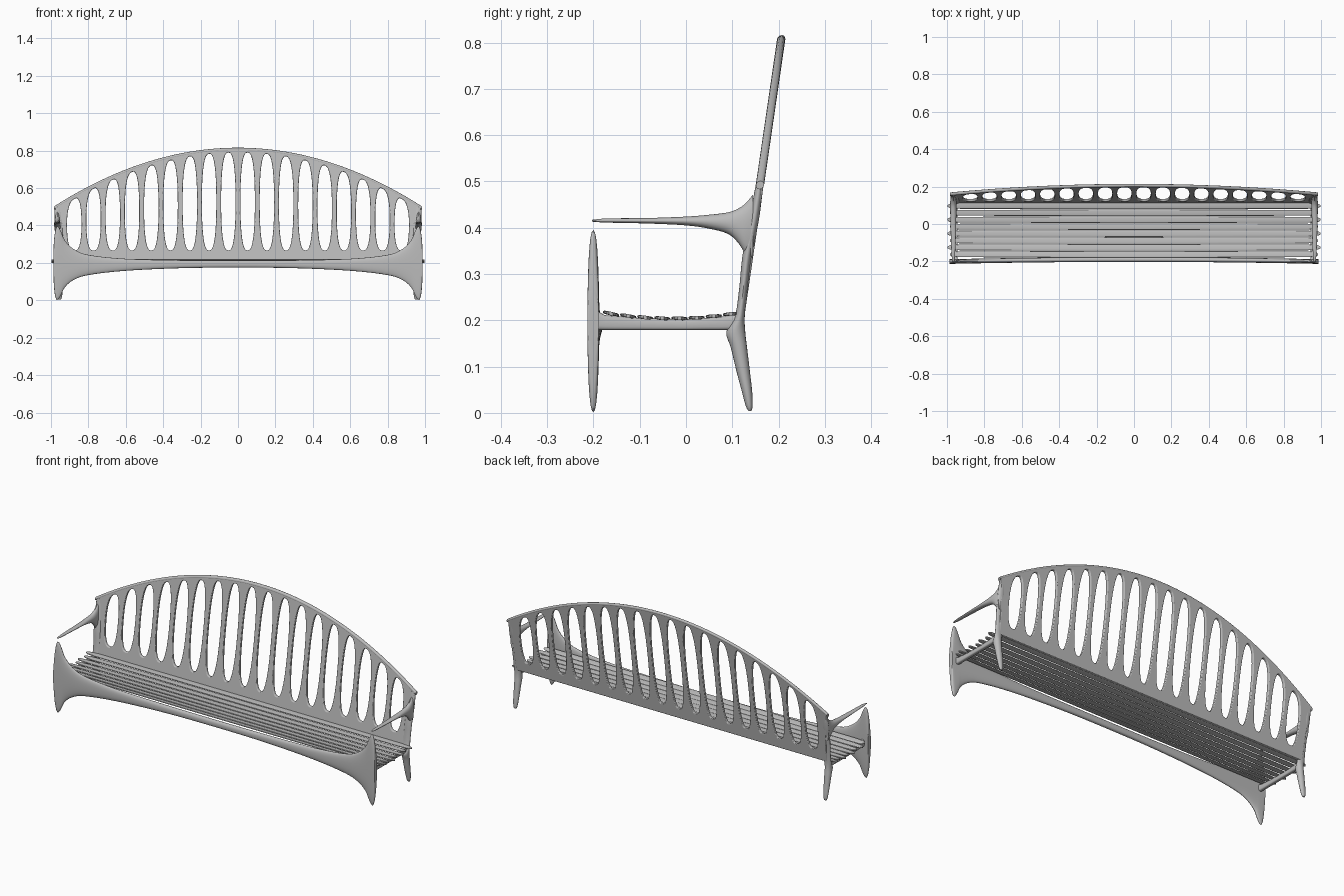
import bpy, bmesh, math
from mathutils import Matrix, Vector

if "Cube" in bpy.data.objects:
    bpy.data.objects.remove(bpy.data.objects["Cube"])

grey = bpy.data.materials.new("warm_grey")
grey.use_nodes = True
COLOUR = (0.5, 0.5, 0.5, 1)
grey.diffuse_color = COLOUR
grey.node_tree.nodes["Principled BSDF"].inputs["Base Color"].default_value = COLOUR

LEAN = 0.146          # backward lean of the backrest, y per z
SEAT_BACK = 0.117     # y of the backrest plane at seat height


def lean_y(z):
    return SEAT_BACK + LEAN * (z - 0.2)


def arch(x):
    return 0.812 - 0.315 * (x / 0.985) ** 2


def finish(obj):
    obj.data.materials.clear()
    obj.data.materials.append(grey)
    bpy.ops.object.select_all(action='DESELECT')
    obj.select_set(True)
    bpy.context.view_layer.objects.active = obj
    bpy.ops.object.shade_smooth_by_angle(angle=math.radians(40))
    return obj


def spline_points(rows, steps=4):
    """Smooth rows of numbers with a Catmull-Rom curve."""
    vs = [Vector(r) for r in rows]
    out = []
    for i in range(len(vs) - 1):
        a, b, c, d = vs[max(i - 1, 0)], vs[i], vs[i + 1], vs[min(i + 2, len(vs) - 1)]
        for k in range(steps):
            t = k / steps
            out.append(b + (c - a) * (t / 2) + (2 * a - 5 * b + 4 * c - d) * (t * t / 2)
                       + (3 * b - a - 3 * c + d) * (t ** 3 / 2))
    return out + [vs[-1]]


def loft(name, sections, power=1.0, sides=20):
    """Skin rounded sections, each a centre and two half-size vectors."""
    bm = bmesh.new()
    rings = []
    for c, u, v in sections:
        ring = []
        for k in range(sides):
            a = 2 * math.pi * k / sides
            cu, sv = math.cos(a), math.sin(a)
            cu = math.copysign(abs(cu) ** power, cu)
            sv = math.copysign(abs(sv) ** power, sv)
            ring.append(bm.verts.new(Vector(c) + Vector(u) * cu + Vector(v) * sv))
        rings.append(ring)
    for r, s in zip(rings, rings[1:]):
        for k in range(sides):
            n = (k + 1) % sides
            bm.faces.new((r[k], r[n], s[n], s[k]))
    bm.faces.new(rings[0])
    bm.faces.new(rings[-1])
    bmesh.ops.recalc_face_normals(bm, faces=bm.faces)
    mesh = bpy.data.meshes.new(name)
    bm.to_mesh(mesh)
    bm.free()
    obj = bpy.data.objects.new(name, mesh)
    bpy.context.collection.objects.link(obj)
    return finish(obj)


# Backrest panel: arched outline with a row of tall oval openings
curve = bpy.data.curves.new("backrest", 'CURVE')
curve.dimensions = '2D'
curve.fill_mode = 'BOTH'
curve.extrude = 0.004
curve.bevel_depth = 0.004
curve.bevel_resolution = 2
curve.offset = -0.004


def add_loop(points):
    sp = curve.splines.new('POLY')
    sp.points.add(len(points) - 1)
    for p, (x, z) in zip(sp.points, points):
        p.co = (x, z, 0, 1)
    sp.use_cyclic_u = True


top = [(x / 40 * 0.98, arch(x / 40 * 0.98)) for x in range(-40, 41)]
add_loop([(-0.955, 0.212), (-0.96, 0.35)] + top + [(0.96, 0.35), (0.955, 0.212)])
for i in range(18):
    cx = (i - 8.5) * 0.103
    low, high = 0.266, arch(cx) - 0.021
    loop = []
    for k in range(40):
        a = 2 * math.pi * k / 40
        c, s = math.cos(a), math.sin(a)
        x = cx + 0.0385 * math.copysign(abs(c) ** 0.75, c)
        z = (low + high) / 2 + (high - low) / 2 * math.copysign(abs(s) ** 0.85, s)
        # Opening tops follow the slope of the arch
        z += (arch(x) - arch(cx)) * max(0, s)
        loop.append((x, z))
    add_loop(loop)
temp = bpy.data.objects.new("backrest_outline", curve)
bpy.context.collection.objects.link(temp)
bpy.context.view_layer.update()
mesh = bpy.data.meshes.new_from_object(temp.evaluated_get(bpy.context.evaluated_depsgraph_get()))
bpy.data.objects.remove(temp)
mesh.transform(Matrix(((1, 0, 0, 0), (0, LEAN, -1, SEAT_BACK - 0.2 * LEAN),
                       (0, 1, 0, 0), (0, 0, 0, 1))))
backrest = bpy.data.objects.new("backrest", mesh)
bpy.context.collection.objects.link(backrest)
finish(backrest)

# Top rail along the arch
rail = []
for i in range(-32, 33):
    x = i / 32 * 0.985
    z = arch(x) - 0.005
    rail.append(((x, lean_y(z), z), (0, 0.009, 0), (0, LEAN * 0.009, 0.009)))
loft("top_rail", rail, sides=12)

# Front apron flaring into the front posts: x, bottom, top
half = [(0, .175, .212), (.3, .172, .214), (.6, .158, .222), (.8, .135, .243),
        (.88, .108, .275), (.925, .07, .32), (.945, .03, .365), (.96, .006, .392),
        (.972, .006, .388), (.982, .05, .34), (.987, .13, .27)]
rows = [(-x, lo, hi) for x, lo, hi in reversed(half[1:])] + half
apron = []
for x, lo, hi in spline_points(rows):
    y = -0.190 - 0.011 * x * x
    apron.append(((x, y, (lo + hi) / 2), (0, 0.0125, 0), (0, 0, (hi - lo) / 2)))
loft("front_apron_and_posts", apron, power=0.85, sides=28)

# Seat slats in a shallow dish
for i in range(8):
    y = -0.162 + i * 0.037
    z = 0.204 + 0.6 * (y + 0.03) ** 2
    tilt = 1.2 * (y + 0.03) - 0.06
    reach = 0.985 + 0.013 * (i % 2)
    slat = []
    for x, w in ((-reach, .004), (-reach + .012, .011), (-.93, .0155), (0, .0175),
                 (.93, .0155), (reach - .012, .011), (reach, .004)):
        slat.append(((x, y, z), (0, w, w * tilt), (0, 0, 0.004)))
    loft(f"seat_slat_{i + 1}", slat, power=0.6, sides=16)

for side, s in (("left", 1), ("right", -1)):
    # Back leg and post: y front, y back, z, half width
    leg = [(.135, .141, .004, .006), (.129, .144, .015, .011), (.121, .143, .045, .015),
           (.109, .138, .09, .017), (.097, .132, .14, .019), (.087, .128, .175, .02),
           (.106, .127, .21, .021),
           (.115, .133, .27, .021), (.122, .142, .34, .021),
           (.137, .158, .42, .021), (.152, .168, .5, .017)]
    loft(side + "_back_leg", [
        ((s * (.953 + .04 * max(0, z - .25)), (f + b) / 2, z), (w, 0, 0), (0, (b - f) / 2, 0))
        for f, b, z, w in spline_points(leg)])

    # Armrest tapering forward from a flared root: y, bottom, top, half width
    arm = [(-.203, .413, .417, .004), (-.17, .411, .420, .009), (-.08, .409, .421, .013),
           (0, .405, .424, .015), (.05, .398, .428, .016), (.09, .387, .433, .017),
           (.112, .368, .441, .017), (.128, .345, .452, .016), (.145, .335, .472, .013)]
    loft(side + "_armrest", [
        ((s * .966, y, (lo + hi) / 2), (w, 0, 0), (0, 0, (hi - lo) / 2))
        for y, lo, hi, w in spline_points(arm)])

    # Side rail under the seat
    loft(side + "_side_rail", [
        ((s * .954, y, (.179 + hi) / 2), (.011, 0, 0), (0, 0, (hi - .179) / 2))
        for y, hi in ((-.195, .222), (-.175, .211), (-.1, .205), (0, .202), (.08, .208), (.12, .214))],
        power=0.6)
